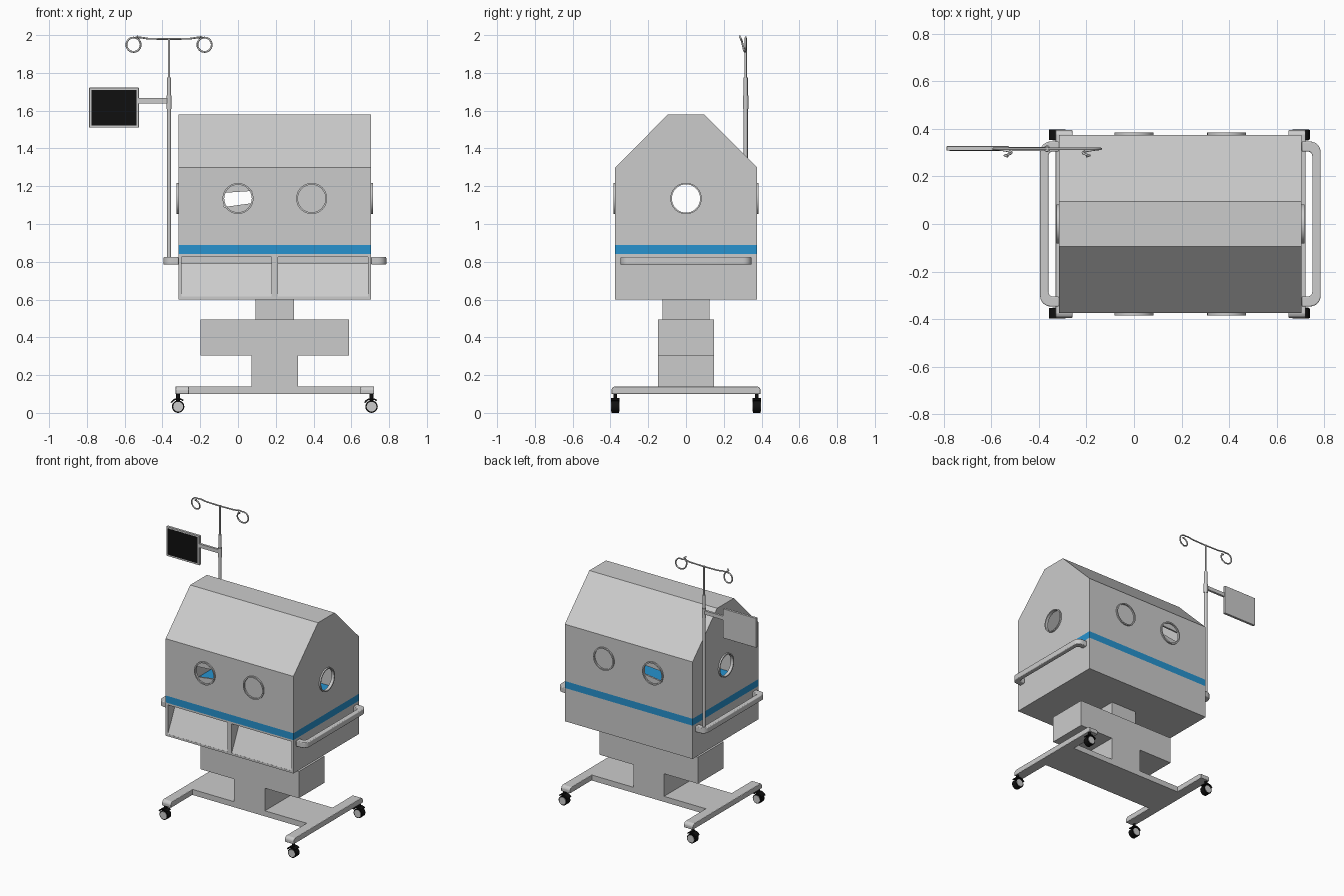
import bpy, bmesh, math
from mathutils import Vector, Matrix

if "Cube" in bpy.data.objects:
    bpy.data.objects.remove(bpy.data.objects["Cube"])

CX = 0.195          # centre of the trolley; accessories hang off its left side


def material(name, rgb):
    m = bpy.data.materials.new(name)
    m.diffuse_color = (*rgb, 1)
    m.use_nodes = True
    m.node_tree.nodes["Principled BSDF"].inputs["Base Color"].default_value = m.diffuse_color
    return m


BLUE = material("blue", (0.02, 0.29, 0.62))
BLACK = material("black", (0.005, 0.005, 0.005))


def finish(name, bm, mat=None, smooth=False, bevel=0):
    bmesh.ops.recalc_face_normals(bm, faces=bm.faces)
    me = bpy.data.meshes.new(name)
    bm.to_mesh(me)
    bm.free()
    ob = bpy.data.objects.new(name, me)
    bpy.context.collection.objects.link(ob)
    if mat:
        me.materials.append(mat)
    if bevel:
        b = ob.modifiers.new("bevel", "BEVEL")
        b.width, b.segments = bevel, 3
    if smooth:
        bpy.context.view_layer.objects.active = ob
        bpy.ops.object.select_all(action="DESELECT")
        ob.select_set(True)
        bpy.ops.object.shade_smooth_by_angle(angle=math.radians(35))
    return ob


def prism(name, pts, axis, a, b, **kw):
    """Extrude a 2D outline along an axis from a to b."""
    place = {"x": lambda p: (a, *p), "y": lambda p: (p[0], a, p[1]), "z": lambda p: (*p, a)}[axis]
    bm = bmesh.new()
    f = bm.faces.new([bm.verts.new(place(p)) for p in pts])
    r = bmesh.ops.extrude_face_region(bm, geom=[f])
    step = Vector([(b - a) * (axis == k) for k in "xyz"])
    bmesh.ops.translate(bm, vec=step, verts=[v for v in r["geom"] if isinstance(v, bmesh.types.BMVert)])
    return finish(name, bm, **kw)


def box(name, x, y, z, **kw):
    return prism(name, [(x[0], y[0]), (x[1], y[0]), (x[1], y[1]), (x[0], y[1])], "z", *z, **kw)


def arc(cx, cy, r, a0, a1, n):
    return [(cx + r * math.cos(math.radians(a0 + (a1 - a0) * i / n)),
             cy + r * math.sin(math.radians(a0 + (a1 - a0) * i / n))) for i in range(n + 1)]


def disc(name, c, r, axis, a, b, n=32, **kw):
    return prism(name, arc(*c, r, 0, 360, n)[:-1], axis, a, b, smooth=True, **kw)


def ring(name, loc, axis, r0, r1, half):
    """Flat-sided ring made by spinning a rectangle."""
    bm = bmesh.new()
    f = bm.faces.new([bm.verts.new(p) for p in ((r0, 0, -half), (r1, 0, -half), (r1, 0, half), (r0, 0, half))])
    bmesh.ops.spin(bm, geom=[f], axis=(0, 0, 1), cent=(0, 0, 0), angle=math.tau, steps=40)
    bmesh.ops.remove_doubles(bm, verts=bm.verts, dist=1e-5)
    inner = [g for g in bm.faces if abs(g.calc_center_median().y) < 1e-4 and len(g.verts) == 4
             and abs(g.normal.y) > 0.99]
    bmesh.ops.delete(bm, geom=inner, context="FACES_ONLY")
    turn = Matrix.Rotation(math.pi / 2, 4, "Y" if axis == "x" else "X")
    bmesh.ops.transform(bm, matrix=Matrix.Translation(loc) @ turn, verts=bm.verts)
    return finish(name, bm, smooth=True)


def tube(name, pts, r):
    cu = bpy.data.curves.new(name, "CURVE")
    cu.dimensions, cu.bevel_depth, cu.bevel_resolution, cu.use_fill_caps = "3D", r, 3, True
    s = cu.splines.new("POLY")
    s.points.add(len(pts) - 1)
    for p, q in zip(s.points, pts):
        p.co = (*q, 1)
        p.radius = 1
    s.use_smooth = True
    ob = bpy.data.objects.new(name, cu)
    bpy.context.collection.objects.link(ob)
    return ob


def cut(ob, cutters):
    for c in cutters:
        m = ob.modifiers.new("cut", "BOOLEAN")
        m.operation, m.object, m.solver = "DIFFERENCE", c, "EXACT"
    dg = bpy.context.evaluated_depsgraph_get()
    ob_mesh = bpy.data.meshes.new_from_object(ob.evaluated_get(dg))
    ob.modifiers.clear()
    ob.data = ob_mesh
    for c in cutters:
        bpy.data.objects.remove(c)


# hollow hood with open side ports and slotted port covers
X0, X1, PZ = -0.315, 0.705, 1.135


def hood_outline(t):
    w, k = 0.375 - t, t * 0.41
    return [(-w, 0.885 if t else 0.89), (w, 0.885 if t else 0.89), (w, 1.30 - k), (0.095 - k, 1.58 - t),
            (k - 0.095, 1.58 - t), (-w, 1.30 - k)]


hood = prism("hood", hood_outline(0), "x", X0, X1)
slot = [(-0.074, 1.09), (0.074, 1.11), (0.074, 1.175), (-0.074, 1.165)]
cut(hood, [prism("cut_inside", hood_outline(0.012), "x", X0 + 0.012, X1 - 0.012),
           disc("cut_side_ports", (0, PZ), 0.077, "x", -0.5, 0.9),
           prism("cut_cover_slots", slot, "y", -0.5, 0.5)])

# port rims
for side in (-1, 1):
    for i, x in enumerate((0, 0.39)):
        ring(f"port_rim_{i}_{side}", (x, side * 0.376, PZ), "y", 0.073, 0.082, 0.009)
for i, x in enumerate((X0, X1)):
    ring(f"side_port_rim_{i}", (x, 0, PZ), "x", 0.075, 0.083, 0.011)

# blue band and lower cabinet with two sloping tray fronts
box("blue_band", (X0, X1), (-0.375, 0.375), (0.84, 0.89), mat=BLUE)
cabinet = box("cabinet", (X0, X1), (-0.375, 0.375), (0.6, 0.84))
recess = [(-0.4, 0.615), (-0.374, 0.615), (-0.29, 0.79), (-0.2, 0.79), (-0.2, 0.826), (-0.4, 0.826)]
cut(cabinet, [prism(f"cut_tray_{i}", recess, "x", a, b) for i, (a, b) in enumerate(((-0.298, 0.178), (0.212, 0.688)))])

# push handles at both ends
R = 0.045
outer = [(0, -0.347)] + arc(0.08 - R, -0.347 + R, R, -90, 0, 6) + arc(0.08 - R, 0.347 - R, R, 0, 90, 6) + [(0, 0.347)]
r = 0.02
inner = [(0, 0.305)] + arc(0.045 - r, 0.305 - r, r, 90, 0, 5) + arc(0.045 - r, r - 0.305, r, 0, -90, 5) + [(0, -0.305)]
for name, x, s in (("left_handle", X0, -1), ("right_handle", X1, 1)):
    prism(name, [(x + s * p, q) for p, q in outer + inner], "z", 0.785, 0.825, smooth=True, bevel=0.005)

# lifting column
box("upper_column", (CX - 0.102, CX + 0.102), (-0.125, 0.125), (0.495, 0.6))
box("column_housing", (CX - 0.393, CX + 0.393), (-0.147, 0.147), (0.303, 0.495))
box("lower_column", (CX - 0.123, CX + 0.123), (-0.147, 0.147), (0.14, 0.303))

# base plate, legs and casters
box("base_plate", (CX - 0.46, CX + 0.46), (-0.147, 0.147), (0.1, 0.14))
leg = [(-0.395, 0.1), (0.395, 0.1), (0.395, 0.123), (0.388, 0.135), (0.376, 0.14),
       (-0.376, 0.14), (-0.388, 0.135), (-0.395, 0.123)]
for side in (-1, 1):
    x = CX + side * 0.49
    prism(f"base_leg_{side}", leg, "x", x - 0.036, x + 0.036, bevel=0.004)
    for end in (-1, 1):
        x, y = CX + side * 0.512, end * 0.375
        tag = f"{side}_{end}"
        disc("caster_tyre_" + tag, (x, 0.033), 0.033, "y", y - 0.02, y + 0.02, n=20, mat=BLACK)
        disc("caster_hub_" + tag, (x, 0.033), 0.026, "y", y - 0.023, y + 0.023, n=20)
        disc("caster_stem_" + tag, (x, y), 0.01, "z", 0.06, 0.102, n=12, mat=BLACK)
        hood_arc = arc(x, 0.033, 0.046, 50, 150, 8) + arc(x, 0.033, 0.038, 150, 50, 8)
        prism("caster_guard_" + tag, hood_arc, "y", y - 0.022, y + 0.022, mat=BLACK)

# drip pole with two curled hooks
PX, PY = -0.365, 0.316
disc("pole_lower", (PX, PY), 0.011, "z", 0.79, 1.775, n=16)
disc("pole_upper", (PX, PY), 0.006, "z", 1.77, 1.985, n=12)
disc("pole_collar", (PX, PY), 0.014, "z", 1.61, 1.68, n=16)
for s in (-1, 1):
    pts = [(PX, PY, 1.979), (PX + s * 0.11, PY, 1.981), (PX + s * 0.155, PY, 1.988)]
    for i in range(25):
        t = math.radians(105 - i * 15)
        y = PY - 0.028 * max(0, (i - 8) / 16) ** 1.5
        pts.append((PX + s * (0.188 + 0.038 * math.cos(t)), y, 1.949 + 0.038 * math.sin(t)))
    pts.append((PX + s * 0.165, PY - 0.032, 1.994))
    tube(f"drip_hook_{s}", pts, 0.005)

# monitor on its arm
box("monitor_arm", (-0.53, PX), (PY - 0.008, PY + 0.008), (1.639, 1.666))
box("monitor", (-0.788, -0.525), (0.309, 0.327), (1.51, 1.722), bevel=0.002)
box("monitor_screen", (-0.776, -0.538), (0.3075, 0.312), (1.522, 1.71), mat=BLACK)
